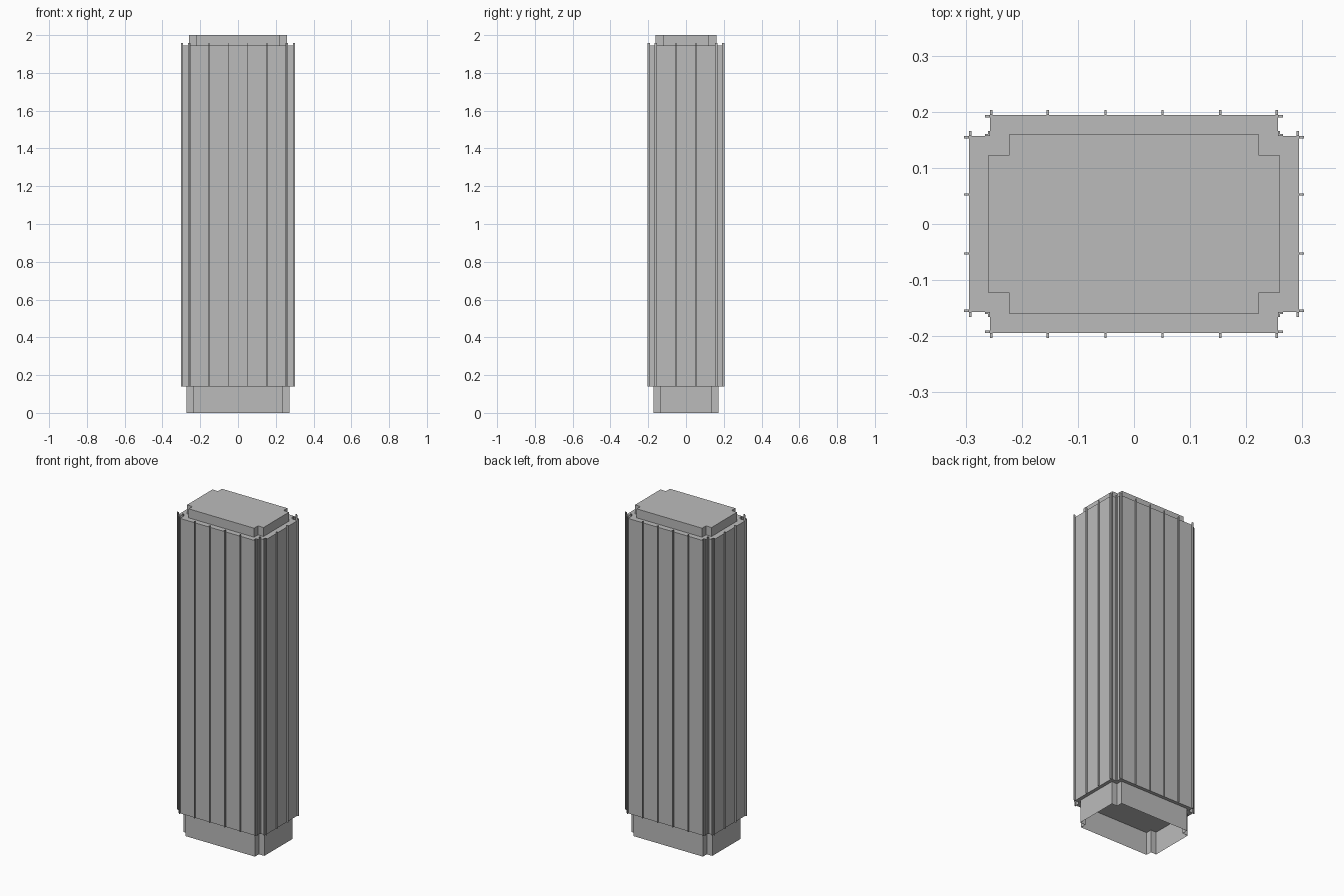
import bpy
import bmesh

old = bpy.data.objects.get("Cube")
if old:
    bpy.data.objects.remove(old, do_unlink=True)

grey = bpy.data.materials.new("concrete_grey")
grey.use_nodes = True
grey.diffuse_color = (0.5, 0.5, 0.5, 1)
grey.node_tree.nodes["Principled BSDF"].inputs["Base Color"].default_value = (0.5, 0.5, 0.5, 1)

SIDES = ((1, 1), (-1, 1), (-1, -1), (1, -1))
NOTCH = 0.0375
BOTTOM, ROOF, FIN_TOP, TOP = 0.141, 1.945, 1.958, 2.0
BODY_X, BODY_Y = 0.294, 0.194
FIN_OUT, FIN_W = 0.009, 0.004


def finish(name, bm):
    mesh = bpy.data.meshes.new(name)
    bm.to_mesh(mesh)
    bm.free()
    mesh.materials.append(grey)
    obj = bpy.data.objects.new(name, mesh)
    bpy.context.collection.objects.link(obj)
    return obj


def notched_block(name, hx, hy, z0, z1, floor=True, lid=True):
    """Extruded rectangle with a square notch cut from every corner."""
    outline = []
    for i, (sx, sy) in enumerate(SIDES):
        corner = [(hx, hy - NOTCH), (hx - NOTCH, hy - NOTCH), (hx - NOTCH, hy)]
        if i % 2:
            corner.reverse()
        outline += [(sx * x, sy * y) for x, y in corner]
    bm = bmesh.new()
    low = [bm.verts.new((x, y, z0)) for x, y in outline]
    high = [bm.verts.new((x, y, z1)) for x, y in outline]
    for i in range(len(low)):
        j = (i + 1) % len(low)
        bm.faces.new((low[i], low[j], high[j], high[i]))
    if floor:
        bm.faces.new(low[::-1])
    if lid:
        bm.faces.new(high)
    return finish(name, bm)


def add_bar(bm, x0, x1, y0, y1):
    """Upright bar running the full height of the facade."""
    made = bmesh.ops.create_cube(bm, size=1)["verts"]
    for v in made:
        v.co.x = x1 if v.co.x > 0 else x0
        v.co.y = y1 if v.co.y > 0 else y0
        v.co.z = FIN_TOP if v.co.z > 0 else BOTTOM


# Stacked volumes: the base is an open skirt below the tower floor
notched_block("base", 0.273, 0.173, 0, BOTTOM, floor=False, lid=False)
notched_block("tower_body", BODY_X, BODY_Y, BOTTOM, ROOF)
notched_block("roof_block", 0.259, 0.1605, ROOF, TOP, floor=False)

# Thin fins on the four main faces
bm = bmesh.new()
half = FIN_W / 2
for s in (1, -1):
    for x in (-0.1535, -0.051, 0.051, 0.1535):
        add_bar(bm, x - half, x + half, *sorted((s * BODY_Y, s * (BODY_Y + FIN_OUT))))
    for y in (-0.0525, 0.0525):
        add_bar(bm, *sorted((s * BODY_X, s * (BODY_X + FIN_OUT))), y - half, y + half)
finish("facade_fins", bm)

# Fins around each notched corner, flush with its edges
nx, ny = BODY_X - NOTCH, BODY_Y - NOTCH
bm = bmesh.new()
for sx, sy in SIDES:
    for x0, x1, y0, y1 in (
        (nx - FIN_W, nx, BODY_Y, BODY_Y + FIN_OUT),
        (nx, nx + FIN_OUT, BODY_Y - FIN_W, BODY_Y),
        (BODY_X, BODY_X + FIN_OUT, ny - FIN_W, ny),
        (BODY_X - FIN_W, BODY_X, ny, ny + FIN_OUT),
        (nx, nx + FIN_OUT, ny, ny + FIN_W),
        (nx, nx + FIN_W, ny + FIN_W, ny + FIN_OUT),
    ):
        add_bar(bm, *sorted((sx * x0, sx * x1)), *sorted((sy * y0, sy * y1)))
finish("corner_fins", bm)
